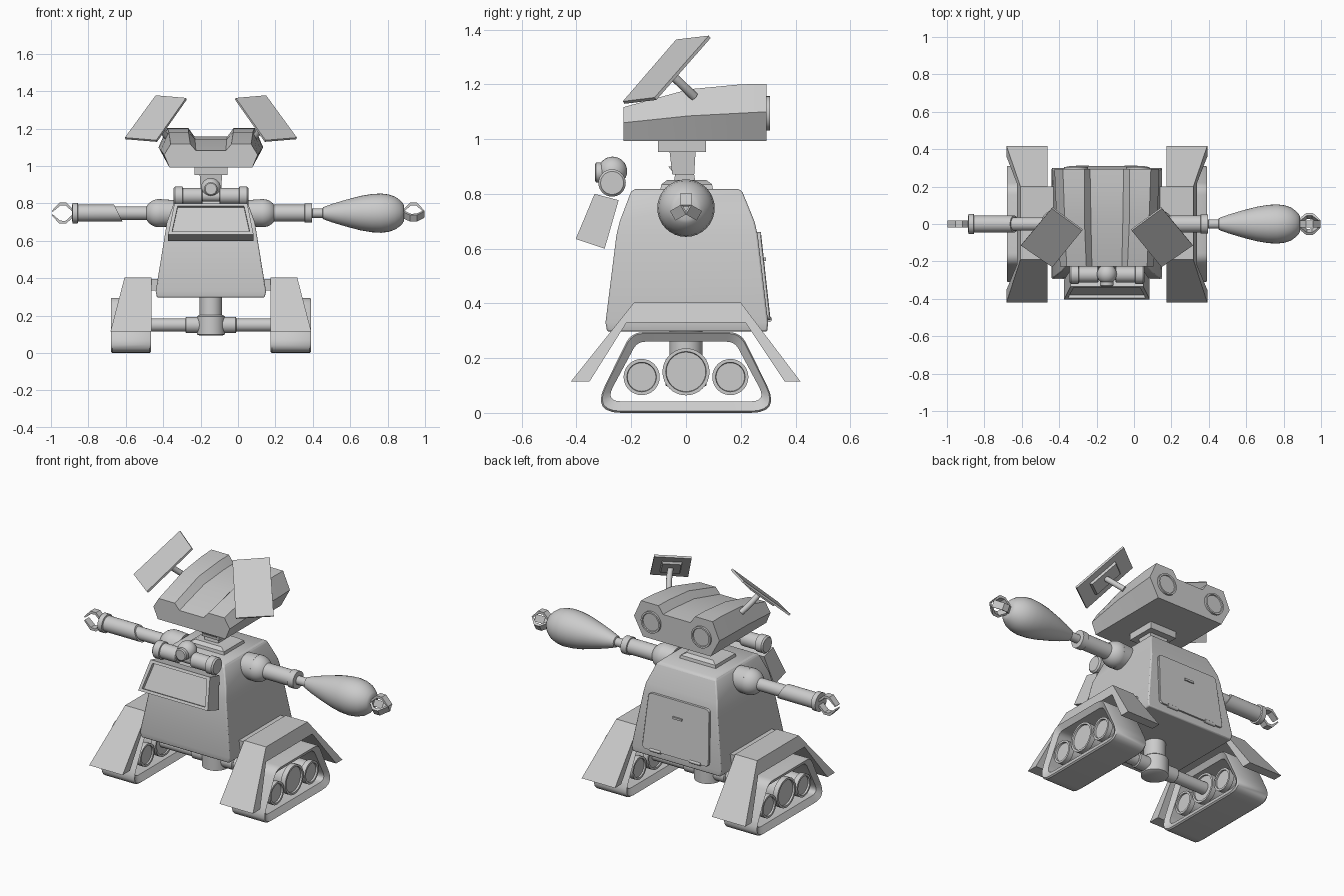
import bpy, bmesh, math
from mathutils import Vector, Matrix

CX = -0.145   # the robot body sits left of centre because one arm is longer


def loft(name, sections, closed=False, angle=35, bevel=0):
    """Skin a list of equal-length loops; cap the ends unless closed."""
    bm = bmesh.new()
    rows = [[bm.verts.new(p) for p in s] for s in sections]
    n = len(rows[0])
    pairs = list(zip(rows, rows[1:])) + ([(rows[-1], rows[0])] if closed else [])
    for a, b in pairs:
        for i in range(n):
            j = (i + 1) % n
            bm.faces.new((a[i], a[j], b[j], b[i]))
    if not closed:
        bm.faces.new(rows[0][::-1])
        bm.faces.new(rows[-1])
    bmesh.ops.recalc_face_normals(bm, faces=bm.faces)
    me = bpy.data.meshes.new(name)
    bm.to_mesh(me)
    bm.free()
    ob = bpy.data.objects.new(name, me)
    ob.location.x = CX
    bpy.context.collection.objects.link(ob)
    if bevel:
        m = ob.modifiers.new("bevel", 'BEVEL')
        m.width, m.segments = bevel, 2
    bpy.ops.object.select_all(action='DESELECT')
    ob.select_set(True)
    bpy.context.view_layer.objects.active = ob
    bpy.ops.object.shade_smooth_by_angle(angle=math.radians(angle))
    return ob


def lathe(name, prof, origin, axis, n=32):
    """Revolve (distance, radius) pairs around an axis."""
    q = Vector(axis).to_track_quat('Z', 'Y')
    o = Vector(origin)
    return loft(name, [[o + q @ Vector((r * math.cos(2 * math.pi * i / n), r * math.sin(2 * math.pi * i / n), d))
                        for i in range(n)] for d, r in prof])


def ball(name, c, r):
    prof = [(-r * math.cos(math.pi * k / 16), max(r * math.sin(math.pi * k / 16), 0.001)) for k in range(17)]
    return lathe(name, prof, c, (1, 0, 0))


def rect(hx, y0, y1, z):
    return [(-hx, y0, z), (hx, y0, z), (hx, y1, z), (-hx, y1, z)]


def box(name, x0, x1, y0, y1, z0, z1, bevel=0):
    return loft(name, [[(x0, y0, z), (x1, y0, z), (x1, y1, z), (x0, y1, z)] for z in (z0, z1)], bevel=bevel)


def rounded(corners, n=6):
    """2D polygon with each corner (x, y, cut) rounded off."""
    out = []
    for i, (x, y, c) in enumerate(corners):
        p = Vector((x, y))
        a = Vector(corners[i - 1][:2]) - p
        b = Vector(corners[(i + 1) % len(corners)][:2]) - p
        a, b = p + a.normalized() * c, p + b.normalized() * c
        for k in range(n + 1):
            t = k / n
            out.append(a * (1 - t) ** 2 + p * 2 * t * (1 - t) + b * t * t)
    return out


# Torso, with rear door, handle and hinges
loft("torso", [rect(0.288, -0.288, 0.297, 0.297), rect(0.295, -0.294, 0.3, 0.33), rect(0.243, -0.254, 0.262, 0.65),
               rect(0.235, -0.242, 0.25, 0.7), rect(0.195, -0.2, 0.205, 0.81), rect(0.185, -0.185, 0.19, 0.818)],
     bevel=0.008)
door = rounded([(-0.22, 0.34, 0.025), (0.22, 0.34, 0.025), (0.2, 0.66, 0.025), (-0.2, 0.66, 0.025)])
back_y = lambda z: 0.309 - (z - 0.34) * 0.11
loft("rear_door", [[(p.x * k, back_y(p.y) + d, p.y) for p in door] for d, k in ((-0.03, 1), (-0.003, 1), (0, 0.985))])
box("door_handle", -0.03, 0.03, 0.27, 0.293, 0.555, 0.567)
for s in (-1, 1):
    lathe("door_hinge", [(-0.035, 0.01), (0.035, 0.01)], (s * 0.13, 0.304, 0.342), (1, 0, 0), 12)

# Neck
loft("neck_base", [rect(0.12, -0.095, 0.1, 0.81), rect(0.115, -0.09, 0.095, 0.835), rect(0.085, -0.07, 0.075, 0.85)])
loft("neck_lower", [rect(0.045, -0.045, 0.035, 0.84), rect(0.045, -0.04, 0.03, 0.87), rect(0.045, -0.065, 0.02, 0.9)])
loft("neck_upper", [rect(0.055, -0.05, 0.03, 0.87), rect(0.06, -0.06, 0.035, 0.955)])
box("neck_plate", -0.088, 0.088, -0.103, 0.073, 0.953, 0.998)

# Head with a notch along the top, and two lenses
head = []
for y, hm, zm, ht, zt, n1, n2, dip in ((-0.228, 0.25, 1.06, 0.215, 1.117, 0.11, 0.08, 0.035),
                                       (0.01, 0.268, 1.085, 0.225, 1.182, 0.12, 0.085, 0.038),
                                       (0.2, 0.277, 1.095, 0.232, 1.2, 0.12, 0.088, 0.042),
                                       (0.294, 0.28, 1.1, 0.235, 1.202, 0.12, 0.09, 0.044)):
    half = [(0.222, 0.993), (hm, zm), (ht, zt), (n1, zt), (n2, zt - dip)]
    head.append([(x, y, z) for x, z in half] + [(-x, y, z) for x, z in half[::-1]])
loft("head", head, angle=25)
for s in (-1, 1):
    lathe("lens", [(0, 0.063), (0.018, 0.063), (0.018, 0.053), (0.012, 0.051)], (s * 0.165, 0.288, 1.094), (0, 1, 0))

# Tilted panels on stalks, one each side of the head
for s in (-1, 1):
    quad = [Vector((s * x, y, z)) for x, y, z in ((0.133, -0.036, 1.364), (0.295, 0.083, 1.378),
                                                  (0.46, -0.115, 1.152), (0.292, -0.231, 1.138))]
    nor = (quad[1] - quad[0]).cross(quad[3] - quad[0]).normalized()
    nor = nor if nor.y > 0 else -nor
    mid = sum(quad, Vector()) / 4
    loft("panel", [quad, [p + nor * 0.012 for p in quad]])
    loft("panel_mount", [[mid + (p - mid) * k + nor * d for p in quad] for d, k in ((0.01, 0.55), (0.024, 0.5))])
    root, elbow = Vector((s * 0.235, 0.03, 1.155)), Vector((s * 0.275, -0.02, 1.205))
    tip = mid + nor * 0.015
    path = [root * (1 - t) ** 2 + elbow * 2 * t * (1 - t) + tip * t * t for t in [k / 6 for k in range(7)]]
    q = (tip - root).to_track_quat('Z', 'Y')
    loft("panel_stalk", [[p + q @ Vector((0.016 * math.cos(a), 0.016 * math.sin(a), 0))
                          for a in [math.pi * k / 6 for k in range(12)]] for p in path])

# Front sensor bar: two capped drums, a shaft and a ball
for s in (-1, 1):
    lathe("sensor_drum", [(0.045, 0.038), (0.05, 0.043), (0.15, 0.043), (0.152, 0.05), (0.192, 0.05), (0.2, 0.042)],
          (0, -0.27, 0.84), (s, 0, 0))
lathe("sensor_shaft", [(-0.06, 0.03), (0.06, 0.03)], (0, -0.27, 0.84), (1, 0, 0))
ball("sensor_ball", (0, -0.268, 0.883), 0.053)
lathe("sensor_eye", [(0, 0.036), (0.06, 0.036), (0.065, 0.03)], (0, -0.268, 0.878), (0, -1, 0))

# Front box with recessed face
fo = [(-0.195, -0.334, 0.8), (0.195, -0.334, 0.8), (0.228, -0.403, 0.635), (-0.228, -0.403, 0.635)]
bk = [(-0.195, -0.246, 0.777), (0.195, -0.246, 0.777), (0.228, -0.297, 0.6), (-0.228, -0.297, 0.6)]
c = Vector((0, -0.3685, 0.7175))
inner = [Vector((p[0] * 0.91, c.y + (p[1] - c.y) * 0.82, c.z + (p[2] - c.z) * 0.82)) for p in fo]
loft("front_box", [bk, fo, inner, [p + Vector((0, 0.018, -0.008)) for p in inner]])

# Arms: right one ends in a bulb, left one in a plain tube
Z = 0.748
for s in (-1, 1):
    ball("shoulder", (s * 0.278, 0, Z), 0.075)
    lathe("shoulder_collar", [(0.2, 0.07), (0.275, 0.075)], (0, 0, Z), (s, 0, 0))
lathe("right_upper_arm", [(0.3, 0.045), (0.5, 0.045), (0.502, 0.051), (0.54, 0.051), (0.542, 0.025), (0.6, 0.025)],
      (0, 0, Z), (1, 0, 0))
lathe("right_forearm", [(0.597, 0.026), (0.6, 0.032), (0.65, 0.05), (0.72, 0.071), (0.8, 0.092), (0.86, 0.102),
                        (0.91, 0.105), (0.95, 0.1), (0.985, 0.088), (1.01, 0.07), (1.025, 0.055), (1.032, 0.042)],
      (0, 0, Z), (1, 0, 0))
lathe("left_upper_arm", [(0.3, 0.036), (0.52, 0.036)], (0, 0, Z), (-1, 0, 0))
sleeve = lathe("left_forearm", [(0.495, 0.045), (0.71, 0.045), (0.712, 0.054), (0.74, 0.054), (0.742, 0.04)],
               (0, 0, Z), (-1, 0, 0))
for v in sleeve.data.vertices:      # slanted cut at the elbow
    if v.co.x > -0.5:
        v.co.x += (Z - v.co.z) * 0.5
finger = [(0, 0.022), (0.035, 0.056), (0.072, 0.056), (0.113, 0.012), (0.108, 0.006), (0.068, 0.04), (0.04, 0.042),
          (0, 0.006)]
for name, s, x0, angles in (("right_claw", 1, 1.03, (90, 210, 330)), ("left_claw", -1, 0.738, (90, 270))):
    for a in angles:
        rot = Matrix.Rotation(math.radians(a), 3, 'X')
        loft(name, [[Vector((s * (x0 + d), 0, Z)) + rot @ Vector((0, r, w)) for d, r in finger]
                    for w in (-0.02, 0.02)])

# Drive column, hub and axle
lathe("drive_column", [(0.19, 0.06), (0.31, 0.06)], (0, 0, 0), (0, 0, 1))
lathe("drive_hub", [(0.093, 0.06), (0.1, 0.075), (0.195, 0.075), (0.203, 0.065)], (0, 0, 0), (0, 0, 1))
lathe("axle_collar", [(-0.137, 0.037), (-0.132, 0.043), (0.132, 0.043), (0.137, 0.037)], (0, 0, 0.15), (1, 0, 0))
lathe("axle", [(-0.4, 0.035), (0.4, 0.035)], (0, 0, 0.15), (1, 0, 0))

# Tracks: open belt loop, wheels, fender and bracket
outer = rounded([(-0.345, 0, 0.11), (0.345, 0, 0.11), (0.2, 0.295, 0.045), (-0.2, 0.295, 0.045)])
inside = rounded([(-0.295, 0.042, 0.06), (0.295, 0.042, 0.06), (0.178, 0.26, 0.03), (-0.178, 0.26, 0.03)])
fender = [(-0.42, 0.115), (-0.19, 0.403), (0.2, 0.403), (0.418, 0.115), (0.36, 0.115), (0.217, 0.33),
          (-0.217, 0.33), (-0.352, 0.115)]
for s in (-1, 1):
    lip = [o.lerp(i, 0.15) for o, i in zip(outer, inside)]
    rings = [(outer, 0.327), (outer, 0.527), (lip, 0.535), (inside, 0.515), (inside, 0.339), (lip, 0.319)]
    loft("track_belt", [[(s * x, p.x, p.y) for p in loop] for loop, x in rings], closed=True)
    for y, z, r in ((-0.162, 0.131, 0.066), (0, 0.15, 0.086), (0.162, 0.131, 0.066)):
        lathe("track_wheel", [(0.345, r - 0.012), (0.335, r - 0.012), (0.335, r), (0.365, r), (0.365, r - 0.008),
                              (0.485, r - 0.008), (0.485, r), (0.515, r), (0.515, r - 0.012), (0.505, r - 0.014)],
              (0, y, z), (s, 0, 0))
    loft("fender", [[(s * 0.318, y, z) for y, z in fender],
                    [(s * (0.462 + (0.403 - z) * 0.26), y, z) for y, z in fender]])
    box("fender_bracket", *sorted((s * 0.24, s * 0.33)), -0.19, 0.2, 0.335, 0.395)
